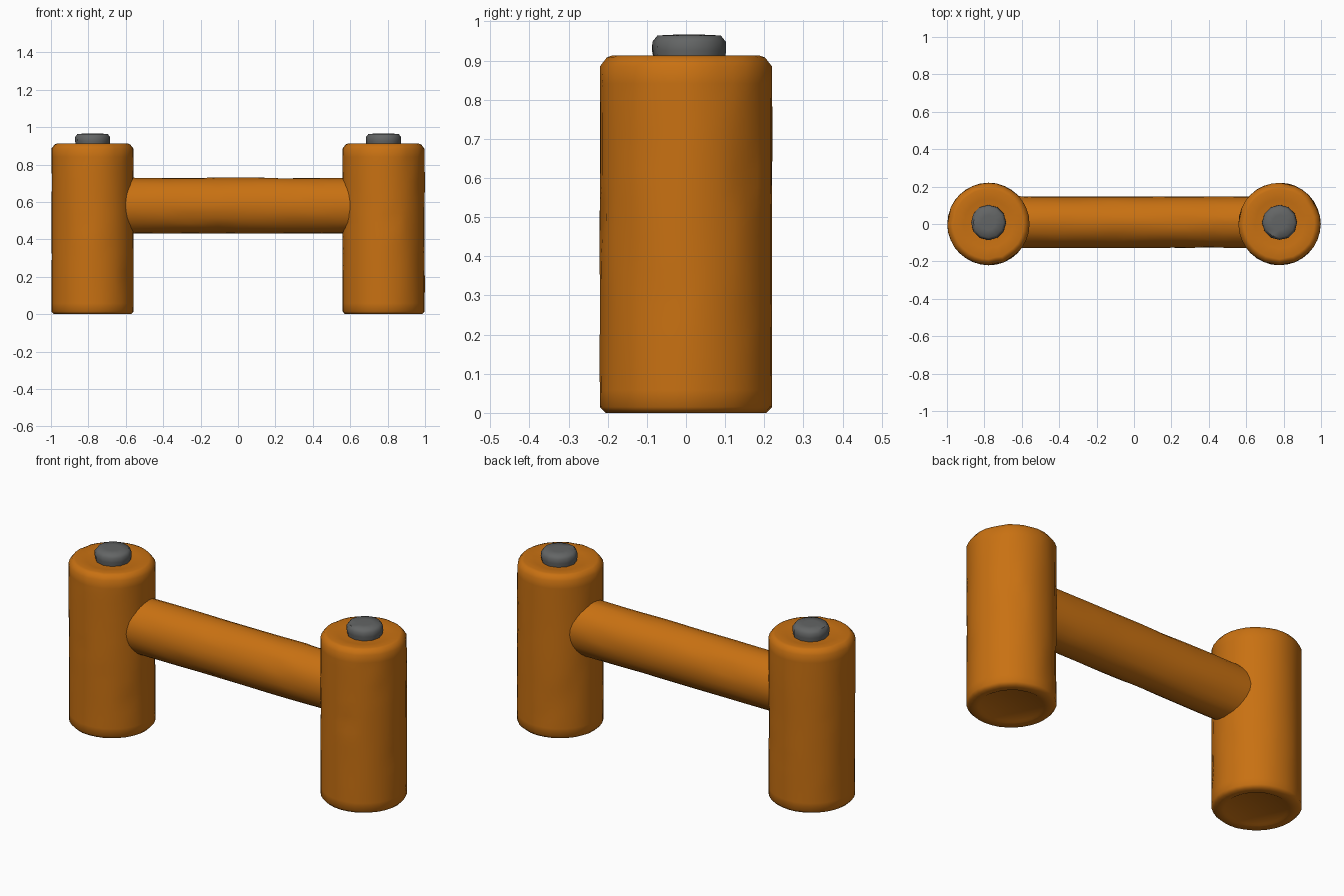
import bpy, bmesh, math
from mathutils import Vector, Matrix, noise

if "Cube" in bpy.data.objects:
    bpy.data.objects.remove(bpy.data.objects["Cube"])


def material(name, rgb):
    m = bpy.data.materials.new(name)
    m.diffuse_color = (*rgb, 1)
    m.use_nodes = True
    m.node_tree.nodes["Principled BSDF"].inputs["Base Color"].default_value = m.diffuse_color
    return m


wood = material("orange wood", (0.58, 0.165, 0.006))
iron = material("dark grey iron", (0.125, 0.13, 0.13))


def lathe(name, profile, sides, mat, matrix, rough=0.0, seed=0.0, angle=50):
    """Spin (radius, height) points around z, with shallow carved grain along the length."""
    bm = bmesh.new()
    rings = []
    for r, z in profile:
        ring = []
        for i in range(sides):
            a = 2 * math.pi * i / sides
            c, s = math.cos(a), math.sin(a)
            n = noise.noise(Vector((c * 3 + seed, s * 3, z * 3.5)))
            gouge = max(0, noise.noise(Vector((c * 5, s * 5 + seed, z * 5 + 9))) - 0.3)
            k = r - rough * (0.5 + 0.5 * n + 3 * gouge) * min(1, r / 0.1)
            ring.append(bm.verts.new((c * k, s * k, z)))
        rings.append(ring)
    for lo, hi in zip(rings, rings[1:]):
        for i in range(sides):
            j = (i + 1) % sides
            bm.faces.new((lo[i], lo[j], hi[j], hi[i]))
    bm.faces.new(rings[0][::-1])
    bm.faces.new(rings[-1])
    bm.transform(matrix)
    bmesh.ops.recalc_face_normals(bm, faces=bm.faces)
    mesh = bpy.data.meshes.new(name)
    bm.to_mesh(mesh)
    bm.free()
    mesh.materials.append(mat)
    ob = bpy.data.objects.new(name, mesh)
    bpy.context.collection.objects.link(ob)
    bpy.ops.object.select_all(action='DESELECT')
    ob.select_set(True)
    bpy.context.view_layer.objects.active = ob
    bpy.ops.object.shade_smooth_by_angle(angle=math.radians(angle))
    return ob


# Post profile: recessed foot, long shaft, chamfered top with a flat end
shaft = [(0.222, 0.015 + 0.87 * i / 20) for i in range(21)]
post = ([(0.155, 0.006), (0.165, 0.0), (0.208, 0.0)] + shaft
        + [(0.204, 0.908), (0.19, 0.913), (0.135, 0.906), (0.08, 0.902)])

# Bolt cap profile: straight sides and a rounded top edge
cap = [(0.088, 0.885), (0.096, 0.925), (0.095, 0.948), (0.082, 0.964), (0.04, 0.966)]

for side, x in (("left", -0.778), ("right", 0.778)):
    lathe(side + "_post", post, 32, wood, Matrix.Translation((x, 0, 0)), 0.005, x * 5)
    lathe(side + "_bolt_cap", cap, 12, iron, Matrix.Translation((x, 0.008, 0)), 0.003, x * 3)

# Horizontal beam, slightly taller than deep, with its ends buried in the posts
beam = [(0.152, -0.64 + 1.28 * i / 24) for i in range(25)]
place = (Matrix.Translation((0, 0.01, 0.58)) @ Matrix.Diagonal((1, 0.92, 1, 1))
         @ Matrix.Rotation(math.pi / 2, 4, 'Y'))
lathe("cross_beam", beam, 28, wood, place, 0.005, 2.7)
